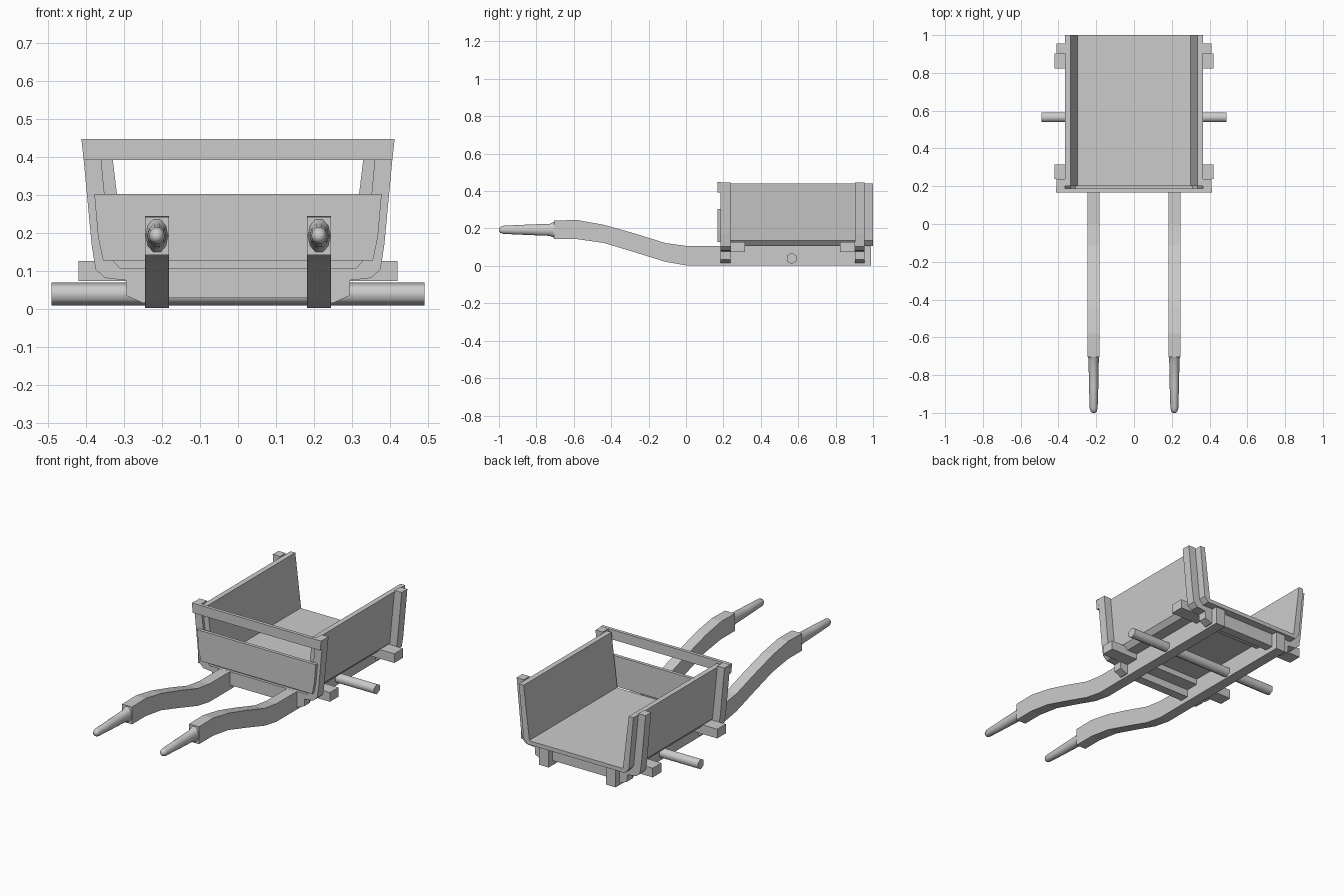
import bpy, bmesh, math

if "Cube" in bpy.data.objects:
    bpy.data.objects.remove(bpy.data.objects["Cube"])


def make_object(name, bm, smooth=False):
    bmesh.ops.recalc_face_normals(bm, faces=bm.faces[:])
    mesh = bpy.data.meshes.new(name)
    bm.to_mesh(mesh)
    bm.free()
    ob = bpy.data.objects.new(name, mesh)
    bpy.context.collection.objects.link(ob)
    if smooth:
        bpy.ops.object.select_all(action='DESELECT')
        ob.select_set(True)
        bpy.context.view_layer.objects.active = ob
        bpy.ops.object.shade_smooth_by_angle(angle=math.radians(62))
    return ob


def loft(name, rings, smooth=False):
    """Skin a list of equal-length point rings and cap both ends."""
    bm = bmesh.new()
    loops = [[bm.verts.new(p) for p in ring] for ring in rings]
    n = len(loops[0])
    for a, b in zip(loops, loops[1:]):
        for i in range(n):
            j = (i + 1) % n
            bm.faces.new((a[i], a[j], b[j], b[i]))
    bm.faces.new(loops[0])
    bm.faces.new(loops[-1])
    return make_object(name, bm, smooth)


def extrude_y(name, profile, y0, y1):
    """Extrude an x/z profile along y."""
    return loft(name, [[(x, y, z) for x, z in profile] for y in (y0, y1)])


def mirrored(half):
    """Complete a left-half x/z outline with its right half."""
    return half + [(-x, z) for x, z in reversed(half)]


def outline(outer, inner):
    """Closed symmetric U section from left-half outer and inner lines."""
    return mirrored(outer) + list(reversed(mirrored(inner)))


# Tray: floor and flared side boards in one U section
extrude_y("tray", outline(
    [(-0.365, 0.44), (-0.335, 0.135), (-0.31, 0.107)],
    [(-0.335, 0.44), (-0.298, 0.132), (-0.29, 0.13)]), 0.2, 1.0)

# Ribs: uprights joined by a stepped cross piece under the tray
rib = outline(
    [(-0.411, 0.447), (-0.385, 0.17), (-0.375, 0.105), (-0.35, 0.082),
     (-0.295, 0.076), (-0.293, 0.035), (-0.25, 0.016), (-0.18, 0.03)],
    [(-0.365, 0.447), (-0.335, 0.135), (-0.31, 0.107), (-0.27, 0.107),
     (-0.23, 0.107), (-0.19, 0.107), (-0.15, 0.107), (-0.1, 0.107)])
extrude_y("front_rib", rib, 0.185, 0.237)
extrude_y("rear_rib", rib, 0.903, 0.955)

# Cross beams beside the ribs, with ends showing outside the tray
beam = mirrored([(-0.42, 0.074), (-0.42, 0.127)])
extrude_y("front_cross_beam", beam, 0.237, 0.315)
extrude_y("rear_cross_beam", beam, 0.823, 0.903)

# Front boards
extrude_y("front_panel", mirrored([(-0.378, 0.303), (-0.368, 0.19), (-0.355, 0.128)]),
          0.168, 0.187)
extrude_y("front_top_rail", mirrored([(-0.412, 0.448), (-0.406, 0.392)]), 0.168, 0.187)

# Axle
angles = [math.pi / 2 + i * math.pi / 3 for i in range(6)]
loft("axle", [[(x, 0.565 + 0.03 * math.cos(a), 0.04 + 0.03 * math.sin(a)) for a in angles]
              for x in (-0.49, 0.49)], smooth=True)

# Bent shafts: (y, bottom z, top z) stations, then tapered oval grips
stations = [(0.99, 0.003, 0.105), (0.0, 0.003, 0.107), (-0.11, 0.022, 0.122),
            (-0.27, 0.072, 0.172), (-0.44, 0.123, 0.22), (-0.58, 0.143, 0.245),
            (-0.705, 0.143, 0.243)]
grip = [(-0.70, 0.03, 0.048), (-0.728, 0.027, 0.034), (-0.85, 0.025, 0.029),
        (-0.975, 0.021, 0.023), (-0.993, 0.016, 0.017), (-1.0, 0.008, 0.008)]
for side, cx in (("left", -0.2135), ("right", 0.2135)):
    w = 0.0315
    loft(side + "_shaft", [[(cx - w, y, lo), (cx + w, y, lo), (cx + w, y, hi), (cx - w, y, hi)]
                           for y, lo, hi in stations])
    ring = [i * math.tau / 10 for i in range(10)]
    loft(side + "_grip", [[(cx + rx * math.cos(a), y, 0.193 + rz * math.sin(a)) for a in ring]
                          for y, rx, rz in grip], smooth=True)
